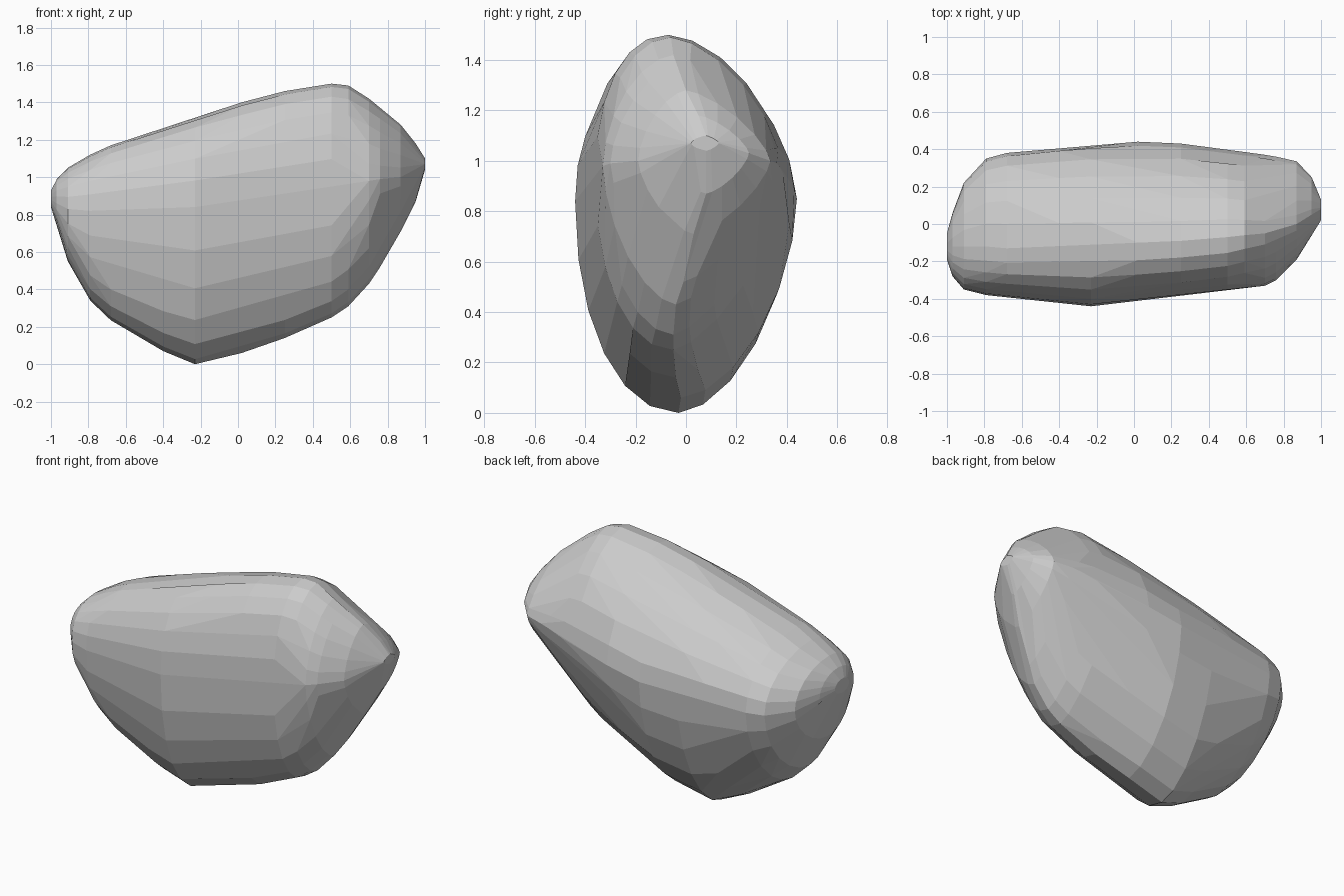
import bpy, bmesh, math

# Cross-sections along the boulder:
# x, bottom z, widest z, top z, front y, crest y, keel y, back y
SECTIONS = [
    (-1.00, 0.84, 0.88, 0.93, -0.19, -0.12, -0.12, -0.05),
    (-0.97, 0.74, 0.86, 0.99, -0.28, -0.12, -0.12, 0.06),
    (-0.91, 0.55, 0.83, 1.05, -0.35, -0.12, -0.11, 0.22),
    (-0.79, 0.34, 0.82, 1.12, -0.38, -0.12, -0.10, 0.35),
    (-0.68, 0.235, 0.82, 1.17, -0.39, -0.13, -0.09, 0.38),
    (-0.40, 0.07, 0.83, 1.27, -0.42, -0.12, -0.06, 0.41),
    (-0.23, 0.00, 0.84, 1.325, -0.44, -0.11, -0.03, 0.425),
    (0.02, 0.06, 0.85, 1.40, -0.42, -0.10, -0.02, 0.44),
    (0.25, 0.14, 0.89, 1.46, -0.395, -0.09, -0.04, 0.43),
    (0.50, 0.25, 0.93, 1.50, -0.36, -0.07, -0.05, 0.395),
    (0.59, 0.31, 0.95, 1.49, -0.345, -0.06, -0.05, 0.385),
    (0.70, 0.43, 0.98, 1.42, -0.33, -0.05, -0.04, 0.37),
    (0.76, 0.52, 0.99, 1.375, -0.30, -0.04, -0.01, 0.36),
    (0.87, 0.71, 1.00, 1.28, -0.19, 0.00, 0.03, 0.335),
    (0.95, 0.87, 1.03, 1.18, -0.05, 0.05, 0.08, 0.25),
    (1.00, 1.04, 1.07, 1.10, 0.02, 0.08, 0.08, 0.13),
]
STEPS = 24


def ramp(x, start, stop):
    return min(max((x - start) / (stop - start), 0), 1)


def section(x, low, mid, top, front, crest, keel, back):
    """Lens-like outline with its own roundness in each quarter."""
    end = ramp(x, 0.5, 0.76)      # ridged right end
    left = ramp(x, 0.0, -0.7)     # blunter left end
    upper = (1.7 + 0.3 * left - 0.3 * end, 2.2 - 0.6 * end)
    lower = (1.75 - 0.35 * ramp(x, 0.0, 0.6), 2.1 - 0.6 * end)
    for i in range(STEPS):
        a = 2 * math.pi * i / STEPS
        c, s = math.cos(a), math.sin(a)
        power = (upper if s >= 0 else lower)[0 if c > 0 else 1]
        centre = crest if s >= 0 else keel
        y = centre + abs(c) ** (2 / power) * ((back if c > 0 else front) - centre)
        z = mid + abs(s) ** (2 / power) * ((top if s > 0 else low) - mid)
        yield (x, y, z)


# Boulder: convex hull of the sections, merged into flat facets
bm = bmesh.new()
for values in SECTIONS:
    for point in section(*values):
        bm.verts.new(point)
bmesh.ops.remove_doubles(bm, verts=bm.verts, dist=0.004)
bmesh.ops.convex_hull(bm, input=bm.verts)
loose = [v for v in bm.verts if not v.link_faces]
bmesh.ops.delete(bm, geom=loose, context='VERTS')
bmesh.ops.dissolve_limit(bm, angle_limit=math.radians(5),
                         verts=bm.verts, edges=bm.edges)
bmesh.ops.recalc_face_normals(bm, faces=bm.faces)

mesh = bpy.data.meshes.new("boulder")
bm.to_mesh(mesh)
bm.free()
boulder = bpy.data.objects.new("boulder", mesh)
bpy.context.collection.objects.link(boulder)
